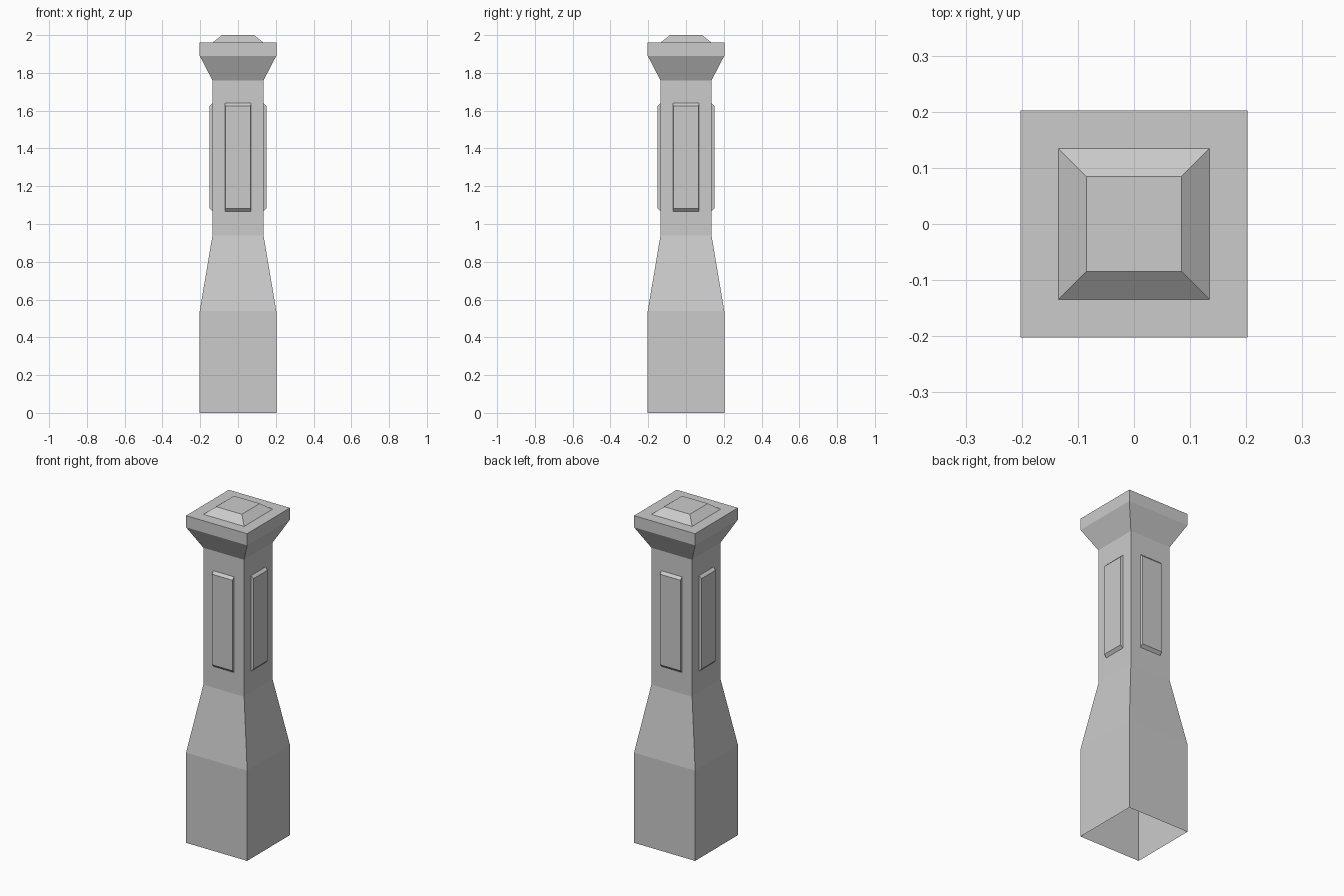
import bpy, bmesh
from mathutils import Matrix
from math import pi

if "Cube" in bpy.data.objects:
    bpy.data.objects.remove(bpy.data.objects["Cube"])


def make_object(name, bm):
    bmesh.ops.recalc_face_normals(bm, faces=bm.faces)
    mesh = bpy.data.meshes.new(name)
    bm.to_mesh(mesh)
    bm.free()
    obj = bpy.data.objects.new(name, mesh)
    bpy.context.collection.objects.link(obj)
    return obj


def loft(bm, rings, cap_start=False):
    """Bridge a list of equal-length point rings and cap the last one."""
    loops = [[bm.verts.new(p) for p in ring] for ring in rings]
    for a, b in zip(loops, loops[1:]):
        for i in range(4):
            j = (i + 1) % 4
            bm.faces.new((a[i], a[j], b[j], b[i]))
    bm.faces.new(loops[-1])
    if cap_start:
        bm.faces.new(loops[0])


def square(r, z):
    return [(-r, -r, z), (r, -r, z), (r, r, z), (-r, r, z)]


# Post shell: square sections from the open base up to the stepped cap
profile = [(0.2025, 0), (0.2025, 0.54), (0.135, 0.94), (0.135, 1.76),
           (0.2025, 1.89), (0.2025, 1.96), (0.135, 1.96), (0.085, 2.0)]
bm = bmesh.new()
loft(bm, [square(r, z) for r, z in profile])
make_object("post", bm)


# Raised panels: upright sides, sloped top and bottom edges
def panel_ring(half_width, y, z0, z1):
    return [(-half_width, y, z0), (half_width, y, z0),
            (half_width, y, z1), (-half_width, y, z1)]


for k, side in enumerate(("front", "right", "back", "left")):
    bm = bmesh.new()
    loft(bm, [panel_ring(0.069, -0.135, 1.067, 1.64),
              panel_ring(0.067, -0.150, 1.083, 1.625)])
    bm.transform(Matrix.Rotation(k * pi / 2, 4, 'Z'))
    make_object(side + "_panel", bm)
